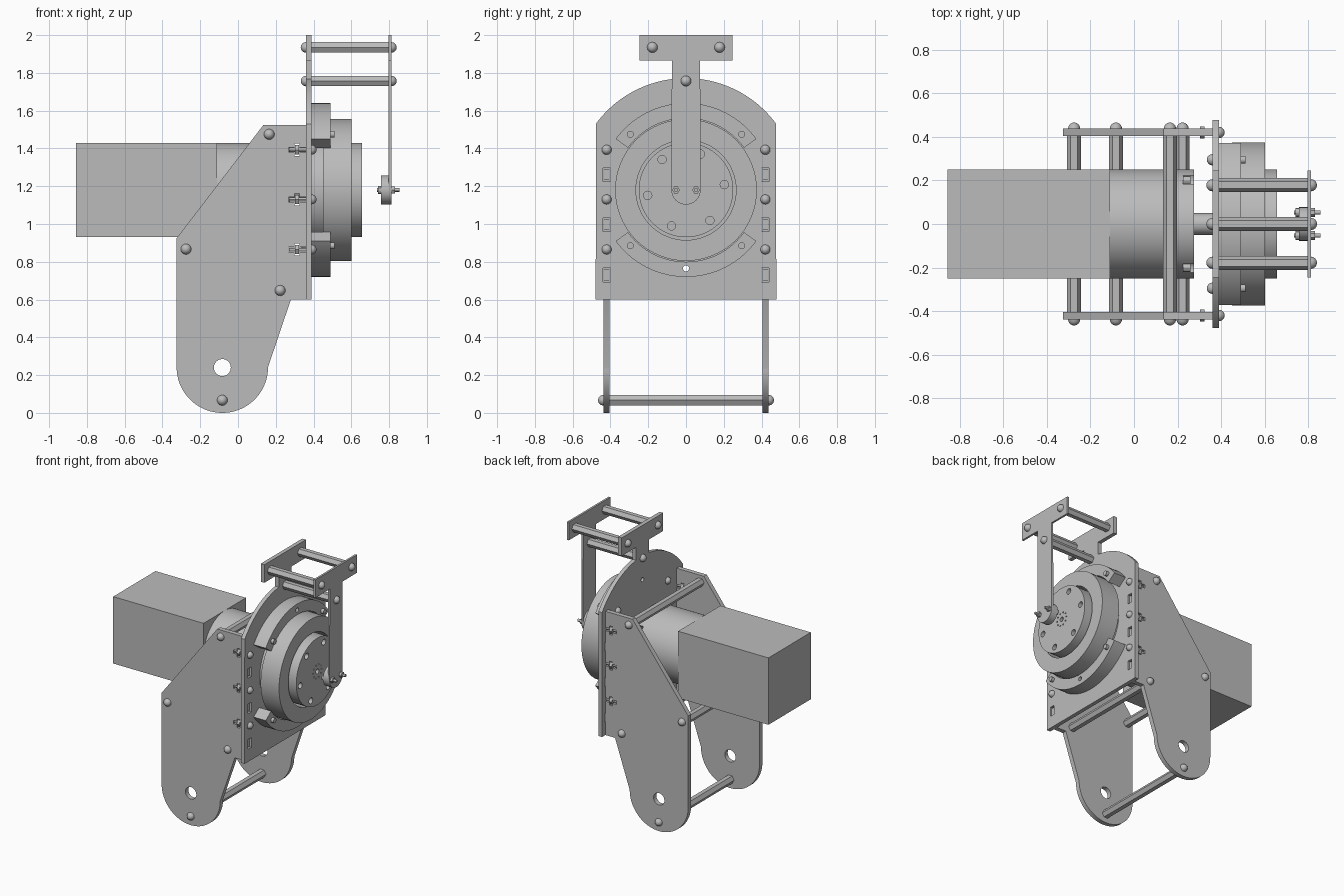
import bpy, bmesh
from math import sin, cos, radians
from mathutils import Matrix

if "Cube" in bpy.data.objects:
    bpy.data.objects.remove(bpy.data.objects["Cube"])

grey = bpy.data.materials.new("plain_grey")
grey.use_nodes = True
COLOUR = (0.5, 0.5, 0.5, 1)
grey.diffuse_color = COLOUR
grey.node_tree.nodes["Principled BSDF"].inputs["Base Color"].default_value = COLOUR

# Local (a, b, depth) to world: "x" draws in y-z, "y" draws in x-z
AXES = {
    "x": Matrix(((0, 0, 1, 0), (1, 0, 0, 0), (0, 1, 0, 0), (0, 0, 0, 1))),
    "y": Matrix(((1, 0, 0, 0), (0, 0, 1, 0), (0, 1, 0, 0), (0, 0, 0, 1))),
}
HUB = 1.18  # height of the drive axis


def finish(name, bm):
    bmesh.ops.remove_doubles(bm, verts=bm.verts, dist=1e-5)
    bmesh.ops.recalc_face_normals(bm, faces=bm.faces)
    me = bpy.data.meshes.new(name)
    bm.to_mesh(me)
    bm.free()
    me.materials.clear()
    me.materials.append(grey)
    for p in me.polygons:
        p.use_smooth = True
    me.set_sharp_from_angle(angle=radians(30))
    ob = bpy.data.objects.new(name, me)
    bpy.context.collection.objects.link(ob)
    return ob


def prism(name, axis, start, end, outlines):
    """Extrude nested outlines (inner ones become holes) along an axis."""
    cu = bpy.data.curves.new(name, "CURVE")
    cu.dimensions = "2D"
    cu.fill_mode = "BOTH"
    cu.extrude = abs(end - start) / 2
    for pts in outlines:
        s = cu.splines.new("POLY")
        s.points.add(len(pts) - 1)
        for p, (a, b) in zip(s.points, pts):
            p.co = (a, b, 0, 1)
        s.use_cyclic_u = True
    tmp = bpy.data.objects.new(name, cu)
    bpy.context.collection.objects.link(tmp)
    bpy.context.view_layer.update()
    me = bpy.data.meshes.new_from_object(tmp.evaluated_get(bpy.context.evaluated_depsgraph_get()))
    bm = bmesh.new()
    bm.from_mesh(me)
    bpy.data.objects.remove(tmp)
    bpy.data.curves.remove(cu)
    bpy.data.meshes.remove(me)
    bm.transform(AXES[axis] @ Matrix.Translation((0, 0, (start + end) / 2)))
    return finish(name, bm)


def arc(a, b, r, t0, t1, n=48):
    return [(a + r * cos(radians(t0 + (t1 - t0) * i / n)),
             b + r * sin(radians(t0 + (t1 - t0) * i / n))) for i in range(n + 1)]


def circle(a, b, r, n=24):
    return arc(a, b, r, 0, 360 * (n - 1) / n, n - 1)


def rect(a, b, w, h):
    return [(a - w, b - h), (a + w, b - h), (a + w, b + h), (a - w, b + h)]


def dome(name, axis, a, b, at, direction, r=0.028):
    """Rounded screw head standing on a face."""
    bm = bmesh.new()
    bmesh.ops.create_uvsphere(bm, u_segments=16, v_segments=8, radius=r)
    for v in bm.verts:
        v.co.z = max(v.co.z, 0) * direction
    bm.transform(AXES[axis] @ Matrix.Translation((a, b, at)))
    bmesh.ops.dissolve_degenerate(bm, dist=1e-5, edges=bm.edges)
    return finish(name, bm)


def standoff(name, axis, a, b, start, end, wall):
    """Hex spacer with a screw head outside the plate at each end."""
    prism(name, axis, start, end, [circle(a, b, 0.032, 6)])
    dome(name + "_screw_start", axis, a, b, start - wall, -1)
    dome(name + "_screw_end", axis, a, b, end + wall, 1)


BOLTS = (0.865, 1.13, 1.393)
TABS = (0.73, 0.995, 1.26)

# Side plates with tabs and cross-shaped bolt slots on the front edge
edge = [(0.28, 0.6), (0.36, 0.6)]
for tab, bolt in zip(TABS, BOLTS):
    edge += [(0.36, tab - 0.028), (0.38, tab - 0.028), (0.38, tab + 0.028), (0.36, tab + 0.028)]
    notch = [(0.36, 0.013), (0.325, 0.013), (0.325, 0.032), (0.3, 0.032), (0.3, 0.013), (0.268, 0.013)]
    edge += [(x, bolt - h) for x, h in notch] + [(x, bolt + h) for x, h in reversed(notch)]
outline = arc(-0.083, 0.242, 0.242, 180, 360) + edge + [(0.36, 1.525), (0.135, 1.525), (-0.325, 0.925)]
for side, s in (("left", 1), ("right", -1)):
    prism(side + "_side_plate", "y", s * 0.404, s * 0.438, [outline, circle(-0.083, 0.24, 0.045)])

# Spacers across the side plates
for name, x, z in (("top", 0.165, 1.475), ("rear", -0.275, 0.867),
                   ("front", 0.223, 0.648), ("foot", -0.083, 0.067)):
    standoff(name + "_spacer", "y", x, z, -0.404, 0.404, 0.034)

# Main plate: round shoulder, neck and T-shaped head
head = [(0.075, 1.865), (0.245, 1.865), (0.245, 2.0)]
face = [(-0.478, 0.6), (0.478, 0.6)] + arc(0, HUB, 0.592, 36.3, 82.7, 20) + head
face += [(-y, z) for y, z in reversed(head)] + arc(0, HUB, 0.592, 97.3, 143.7, 20)
slots = [rect(s * 0.42, z, 0.02, 0.036) for s in (1, -1) for z in TABS]
pin_holes = [circle(0, HUB + s * 0.415, 0.016) for s in (1, -1)]
prism("main_plate", "x", 0.36, 0.39, [face] + slots + pin_holes)

# Bolts and nuts joining main plate and side plates
for s in (1, -1):
    for z in BOLTS:
        prism("plate_bolt", "x", 0.27, 0.39, [circle(s * 0.42, z, 0.011, 12)])
        prism("plate_nut", "x", 0.302, 0.323, [circle(s * 0.42, z, 0.028, 6)])
        dome("plate_bolt_head", "x", s * 0.42, z, 0.39, 1, 0.026)

# Clamp segments above and below the drum
for name, t, s in (("upper", 36, 1), ("lower", 216, -1)):
    shape = arc(0, HUB, 0.46, t, t + 108) + arc(0, HUB, 0.38, t + 108, t)
    prism(name + "_clamp", "x", 0.39, 0.49, [shape, circle(0, HUB + s * 0.415, 0.016)])
    for y in (-0.295, 0.295):
        z = HUB + s * 0.295
        prism("clamp_screw", "x", 0.39, 0.512, [circle(y, z, 0.018, 16)])
        dome("clamp_screw_head", "x", y, z, 0.36, -1, 0.026)

# Drum, its mounting and the perforated output hub
prism("drum_mount", "x", 0.39, 0.45, [circle(0, HUB, 0.3, 64)])
prism("drum_back", "x", 0.45, 0.48, [circle(0, HUB, 0.375, 96)])
prism("drum_rim", "x", 0.48, 0.602, [circle(0, HUB, 0.375, 96), circle(0, HUB, 0.265, 64)])
hub_holes = [circle(0.205 * cos(radians(8 + 60 * i)), HUB + 0.205 * sin(radians(8 + 60 * i)), 0.022, 20)
             for i in range(6)]
tiny = [circle(0.05 * cos(radians(36 * i)), HUB + 0.05 * sin(radians(36 * i)), 0.006, 8)
        for i in range(10)]
prism("output_hub", "x", 0.48, 0.657,
      [circle(0, HUB, 0.25, 64), circle(0, HUB, 0.018, 16)] + hub_holes + tiny)

# Motor body, gearbox with screw pockets and shaft
prism("motor_body", "x", -0.857, -0.11, [rect(0, HUB, 0.25, 0.25)])
prism("gearbox", "x", -0.11, 0.225, [circle(0, HUB, 0.25, 96)])
flange = []
for q in range(4):
    mid = 35 if q % 2 == 0 else 55
    centre = 90 * q + mid
    last = 90 * (q + 1) + (55 if q % 2 == 0 else 35)
    flange += arc(0.25 * cos(radians(centre)), HUB + 0.25 * sin(radians(centre)),
                  0.035, centre - 94, centre - 266, 10)
    flange += arc(0, HUB, 0.25, centre + 8.1, last - 8.1, 20)
    prism("gearbox_screw", "x", 0.225, 0.26,
          [circle(0.243 * cos(radians(centre)), HUB + 0.243 * sin(radians(centre)), 0.022, 12)])
prism("gearbox_flange", "x", 0.225, 0.275, [flange])
prism("drive_shaft", "x", 0.275, 0.36, [circle(0, HUB, 0.05)])

# Front arm with T-shaped head, reaching down to the drive axis
arm = arc(0, HUB, 0.077, 180, 360, 24) + head + [(-y, z) for y, z in reversed(head)]
prism("sensor_arm", "x", 0.797, 0.812, [arm])
for name, y, z in (("left", 0.178, 1.935), ("right", -0.178, 1.935), ("centre", 0, 1.757)):
    standoff(name + "_arm_spacer", "x", y, z, 0.375, 0.797, 0.015)

# Sensor puck and its two terminals
prism("sensor_puck", "x", 0.757, 0.797, [circle(0, HUB, 0.077, 40)])
for s in (1, -1):
    prism("terminal_pin", "x", 0.735, 0.855, [circle(s * 0.053, HUB, 0.01, 12)])
    prism("terminal_nut", "x", 0.812, 0.83, [circle(s * 0.053, HUB, 0.02, 6)])
    prism("terminal_head", "x", 0.742, 0.757, [circle(s * 0.053, HUB, 0.02, 12)])
